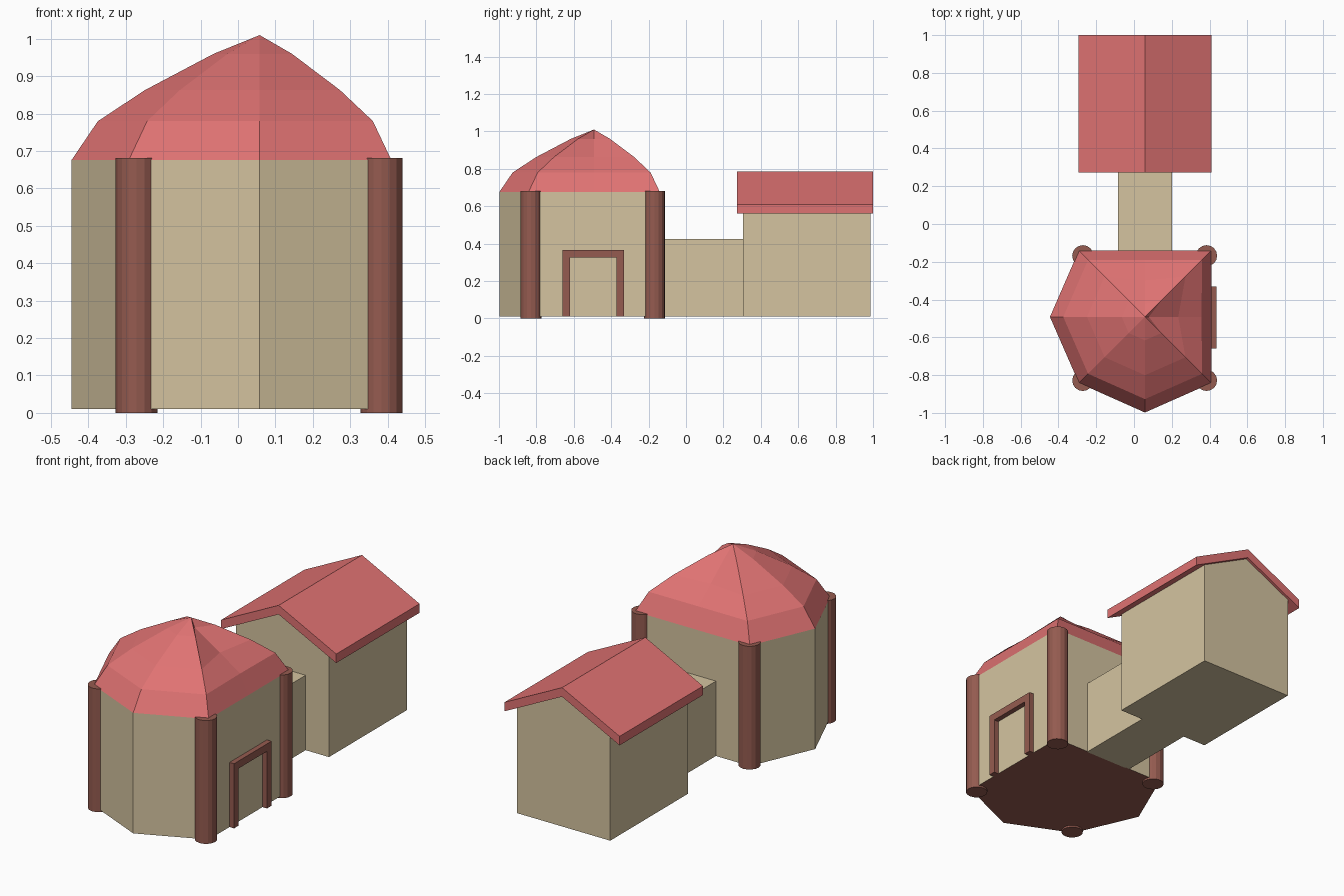
import bpy, bmesh, math

if "Cube" in bpy.data.objects:
    bpy.data.objects.remove(bpy.data.objects["Cube"])


def material(name, color):
    m = bpy.data.materials.new(name)
    m.diffuse_color = (*color, 1)
    m.use_nodes = True
    m.node_tree.nodes["Principled BSDF"].inputs["Base Color"].default_value = m.diffuse_color
    return m


KHAKI = material("sand_wall", (0.66, 0.55, 0.35))
RED = material("red_roof", (0.74, 0.17, 0.17))
BROWN = material("brown_trim", (0.30, 0.105, 0.08))


def make(name, verts, faces, mat):
    me = bpy.data.meshes.new(name)
    me.from_pydata(verts, [], faces)
    me.materials.append(mat)
    ob = bpy.data.objects.new(name, me)
    bpy.context.collection.objects.link(ob)
    return ob


def prism(name, profile, place, lo, hi, mat):
    """Extrude a 2D profile between lo and hi; place maps (u, v, w) to xyz."""
    n = len(profile)
    verts = [place(u, v, w) for w in (lo, hi) for u, v in profile]
    faces = [(i, (i + 1) % n, (i + 1) % n + n, i + n) for i in range(n)]
    faces += [tuple(range(n))[::-1], tuple(range(n, 2 * n))]
    ob = make(name, verts, faces, mat)
    bm = bmesh.new()
    bm.from_mesh(ob.data)
    bmesh.ops.recalc_face_normals(bm, faces=bm.faces)
    bm.to_mesh(ob.data)
    bm.free()
    return ob


def up(u, v, w):
    return (u, v, w)


def along_y(u, v, w):
    return (u, w, v)


def along_x(u, v, w):
    return (w, u, v)


# Hall: square plan with the front and left midpoints pushed outward
CX, CY = 0.058, -0.492
outline = [(0, -0.506), (0.352, -0.35), (0.352, 0), (0.352, 0.352),
           (0, 0.352), (-0.35, 0.352), (-0.503, 0), (-0.35, -0.35)]
plan = [(CX + x, CY + y) for x, y in outline]
hall = prism("hall_walls", plan, up, 0.01, 0.676, KHAKI)
# Brown floor underneath the hall
hall.data.materials.append(BROWN)
for p in hall.data.polygons:
    if p.normal.z < -0.5:
        p.material_index = 1

# Domed roof: shrinking rings, with sagging midpoints on the straight sides
levels = [(0.676, 1, 1, 1), (0.78, 0.86, 0.85, 0.86),
          (0.863, 0.61, 0.5, 0.55), (0.96, 0.245, 0.06, 0.2)]
verts, faces = [], []
for z, s, s_right, s_back in levels:
    for i, (x, y) in enumerate(outline):
        k = s_right if i == 2 else s_back if i == 4 else s
        verts.append((CX + x * k, CY + y * k, z))
verts.append((CX, CY, 1.01))
for i in range(8):
    j = (i + 1) % 8
    for r in range(3):
        faces.append((r * 8 + i, r * 8 + j, r * 8 + 8 + j, r * 8 + 8 + i))
    faces.append((24 + i, 24 + j, 32))
make("domed_roof", verts, faces, RED)

# Corner columns
circle = [(math.cos(a * math.tau / 16), math.sin(a * math.tau / 16)) for a in range(16)]
for x in (-0.271, 0.384):
    for y in (-0.828, -0.168):
        ring = [(x + 0.056 * c, y + 0.056 * s) for c, s in circle]
        prism("corner_column", ring, up, 0, 0.681, BROWN)

# Door frame on the right wall
frame = [(-0.66, 0.01), (-0.66, 0.367), (-0.332, 0.367), (-0.332, 0.01),
         (-0.372, 0.01), (-0.372, 0.326), (-0.62, 0.326), (-0.62, 0.01)]
prism("door_frame", frame, along_x, 0.40, 0.438, BROWN)

# Passage linking the hall to the rear house
passage = [(-0.085, 0.01), (0.2, 0.01), (0.2, 0.424), (-0.085, 0.424)]
prism("passage", passage, along_y, -0.145, 0.31, KHAKI)

# Rear house with gable walls
w, h = 0.285, 0.352
house = [(CX - w, 0.01), (CX + w, 0.01), (CX + w, 0.592), (CX, 0.733), (CX - w, 0.592)]
prism("house_walls", house, along_y, 0.305, 0.986, KHAKI)

# Gable roof slab with overhanging eaves
gable = [(CX - h, 0.56), (CX, 0.735), (CX + h, 0.56),
         (CX + h, 0.61), (CX, 0.785), (CX - h, 0.61)]
prism("gable_roof", gable, along_y, 0.272, 1.0, RED)
